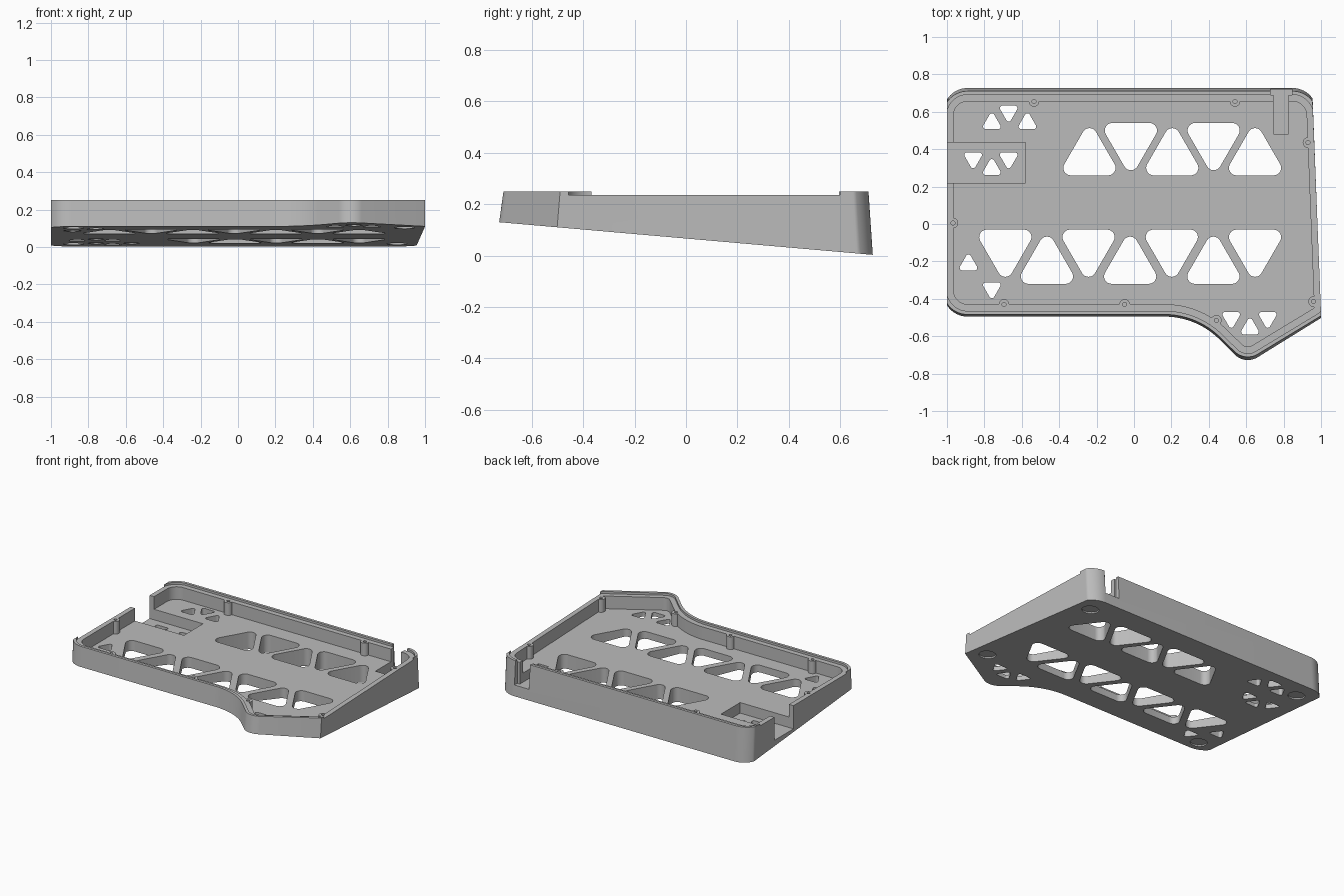
import bpy, bmesh, math
from mathutils import Vector

old = bpy.data.objects.get("Cube")
if old:
    bpy.data.objects.remove(old, do_unlink=True)

grey = bpy.data.materials.new("case_grey")
grey.use_nodes = True
grey.diffuse_color = (0.5, 0.5, 0.5, 1)
grey.node_tree.nodes["Principled BSDF"].inputs["Base Color"].default_value = (0.5, 0.5, 0.5, 1)

RIM, LEDGE, FLOOR, TAPER = 0.25, 0.235, 0.145, 0.977


def underside(y):
    return 0.0665 - 0.0873 * y


# Case plan, clockwise: corner x, y and rounding radius (negative = hollow curve)
CORNERS = [(-1.02, .727, .13), (.973, .727, .13), (1.02, -.49, .05),
           (.594, -.754, .1), (.335, -.495, -.42), (-1.02, -.495, .13)]


def plan(inset, scale_y=1.0):
    """Rounded case outline moved inwards by inset."""
    n = len(CORNERS)
    raw = [Vector((x, y * scale_y)) for x, y, r in CORNERS]
    moved = []
    for i in range(n):
        a = (raw[i] - raw[i - 1]).normalized()
        b = (raw[(i + 1) % n] - raw[i]).normalized()
        na, nb = Vector((a.y, -a.x)), Vector((b.y, -b.x))
        moved.append(raw[i] + (na + nb) * inset / (1 + na.dot(nb)))
    pts = []
    for i in range(n):
        p = moved[i]
        a = (p - moved[i - 1]).normalized()
        b = (moved[(i + 1) % n] - p).normalized()
        r = CORNERS[i][2]
        r = max(r - inset, .015) if r > 0 else -r + inset
        turn = a.angle(b)
        reach = r * math.tan(turn / 2)
        centre = p + (b - a).normalized() * r / math.cos(turn / 2)
        start, sign = p - a * reach - centre, (1 if a.cross(b) > 0 else -1)
        for k in range(25):
            t = sign * turn * k / 24
            c, s = math.cos(t), math.sin(t)
            pts.append(centre + Vector((start.x * c - start.y * s, start.x * s + start.y * c)))
    return pts


def prism(name, shapes, low, high, scale_top=1.0):
    """Closed solid from outlines; low and high are heights or functions of y."""
    bm = bmesh.new()
    for pts in shapes:
        lo = [bm.verts.new((x, y, low(y) if callable(low) else low)) for x, y in pts]
        hi = [bm.verts.new((x, y * scale_top, high(y) if callable(high) else high)) for x, y in pts]
        bm.faces.new(lo)
        bm.faces.new(hi)
        for i in range(len(pts)):
            bm.faces.new((lo[i - 1], lo[i], hi[i], hi[i - 1]))
    bmesh.ops.recalc_face_normals(bm, faces=bm.faces)
    mesh = bpy.data.meshes.new(name)
    bm.to_mesh(mesh)
    bm.free()
    mesh.materials.append(grey)
    obj = bpy.data.objects.new(name, mesh)
    bpy.context.collection.objects.link(obj)
    return obj


def cut(target, cutter):
    mod = target.modifiers.new("cut", 'BOOLEAN')
    mod.operation, mod.solver, mod.object = 'DIFFERENCE', 'EXACT', cutter
    bpy.context.view_layer.objects.active = target
    bpy.ops.object.modifier_apply(modifier=mod.name)
    bpy.data.objects.remove(cutter, do_unlink=True)


def circle(x, y, r, n=24):
    return [(x + r * math.cos(math.tau * k / n), y + r * math.sin(math.tau * k / n)) for k in range(n)]


def box(x0, x1, y0, y1):
    return [(x0, y0), (x1, y0), (x1, y1), (x0, y1)]


def triangle(x, y, up, q, r):
    """Rounded triangle: corner centres at distance q, corner radius r."""
    pts = []
    for corner in range(3):
        mid = math.radians((90 if up else -90) + 120 * corner)
        cx, cy = x + q * math.cos(mid), y + q * math.sin(mid)
        for k in range(9):
            t = mid + math.radians(-60 + 15 * k)
            pts.append((cx + r * math.cos(t), cy + r * math.sin(t)))
    return pts


# Wedge shell with flat-trimmed ends
shell = [(min(max(p.x, -1), .981 - .0388 * p.y), p.y) for p in plan(0)]
shell = [p for i, p in enumerate(shell) if (Vector(p) - Vector(shell[i - 1])).length > 1e-4]
case = prism("keyboard_case", [shell], underside, RIM, TAPER)

# Cavity, leaving screw posts standing against the walls
POSTS = [(-.535, .655), (.54, .655), (.93, .435), (.96, -.415),
         (.44, -.515), (-.05, -.43), (-.695, -.43), (-.968, .005)]
cavity = prism("cavity_cutter", [plan(.055, TAPER)], FLOOR, .4)
cut(cavity, prism("post_cutter", [circle(x, y, .028) for x, y in POSTS], .05, LEDGE))
cut(case, cavity)

# Ledge inside the thin raised lip
cut(case, prism("ledge_cutter", [plan(.019, TAPER)], LEDGE, .4))
cut(case, prism("screw_hole_cutter", [circle(x, y, .011, 16) for x, y in POSTS], .16, .4))

# Side pocket and rear cable slot
cut(case, prism("pocket_cutter", [box(-1.1, -.58, .22, .435)], .07, .4))
slot = [(.745, .48), (.825, .48), (.825, .69), (.845, .69),
        (.845, .8), (.73, .8), (.73, .69), (.745, .69)]
cut(case, prism("slot_cutter", [slot], .08, .4))

# Rows of large triangular windows
holes = []
for i in range(5):
    up = i % 2 == 0
    holes.append(triangle(-.238 + .2213 * i, .3575 if up else .4425, up, .115, .04))
for i in range(7):
    up = i % 2 == 1
    holes.append(triangle(-.688 + .2225 * i, -.2225 if up else -.1275, up, .115, .04))

# Small triangular vents
VENTS = [(-.76, .54, 1), (-.67, .60, 0), (-.57, .54, 1),
         (-.86, .35, 0), (-.76, .295, 1), (-.67, .35, 0),
         (-.885, -.215, 1), (-.76, -.345, 0),
         (.52, -.503, 0), (.62, -.557, 1), (.715, -.503, 0)]
holes += [triangle(x, y, up, .038, .014) for x, y, up in VENTS]
cut(case, prism("window_cutter", holes, -.2, .4))

# Shallow round foot recesses underneath
FEET = [(.85, .575), (.89, -.41), (-.88, .58), (-.88, -.40)]
cut(case, prism("foot_cutter", [circle(x, y, .055, 32) for x, y in FEET],
                -.2, lambda y: underside(y) + .01))

bpy.ops.object.select_all(action='DESELECT')
case.select_set(True)
bpy.context.view_layer.objects.active = case
bpy.ops.object.shade_smooth_by_angle(angle=math.radians(30))
